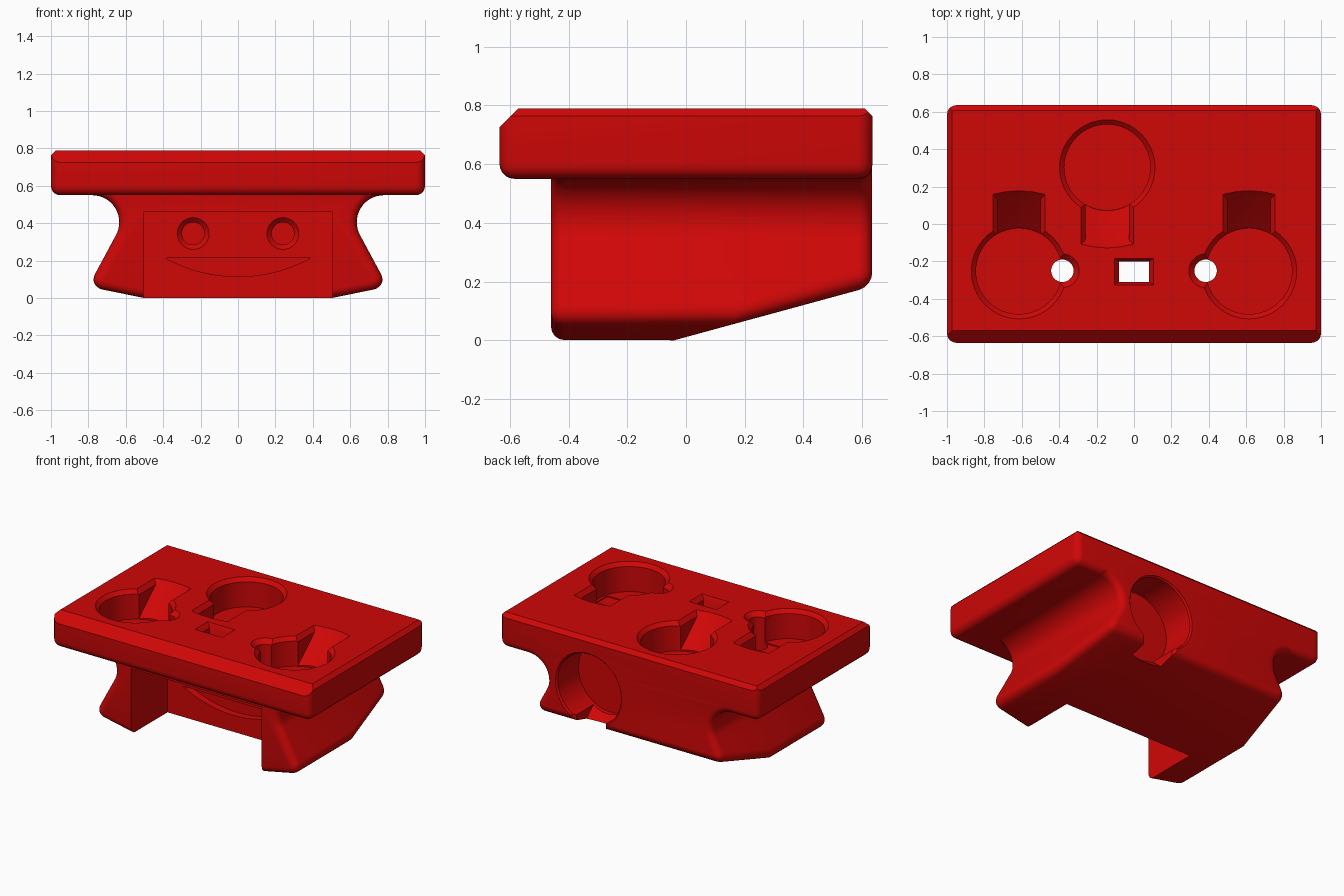
import bpy, bmesh, math
from mathutils import Vector, Matrix

if "Cube" in bpy.data.objects:
    bpy.data.objects.remove(bpy.data.objects["Cube"])

red = bpy.data.materials.new("red_plastic")
red.diffuse_color = (0.63, 0.002, 0.002, 1)
red.use_nodes = True
red.node_tree.nodes["Principled BSDF"].inputs["Base Color"].default_value = red.diffuse_color


def orient(bm):
    bmesh.ops.recalc_face_normals(bm, faces=bm.faces[:])
    if bm.calc_volume(signed=True) < 0:
        bmesh.ops.reverse_faces(bm, faces=bm.faces[:])
    bm.normal_update()


def finish(name, bm):
    orient(bm)
    me = bpy.data.meshes.new(name)
    bm.to_mesh(me)
    bm.free()
    me.materials.append(red)
    ob = bpy.data.objects.new(name, me)
    bpy.context.scene.collection.objects.link(ob)
    return ob


def slice_off(bm, co, no):
    """Remove everything on the normal side of a plane and close the gap."""
    bmesh.ops.bisect_plane(bm, geom=bm.verts[:] + bm.edges[:] + bm.faces[:], dist=1e-5,
                           plane_co=co, plane_no=no, clear_outer=True)
    bmesh.ops.remove_doubles(bm, verts=bm.verts[:], dist=1e-5)
    bmesh.ops.holes_fill(bm, edges=[e for e in bm.edges if e.is_boundary], sides=0)
    orient(bm)


def skin(rings, mat=Matrix.Identity(4)):
    """Closed solid skinned through rings with equal point counts."""
    bm = bmesh.new()
    rows = [[bm.verts.new(mat @ Vector(p)) for p in ring] for ring in rings]
    n = len(rows[0])
    for a, b in zip(rows, rows[1:]):
        for i in range(n):
            j = (i + 1) % n
            bm.faces.new((a[i], a[j], b[j], b[i]))
    bm.faces.new(rows[0][::-1])
    bm.faces.new(rows[-1])
    orient(bm)
    return bm


def stack(name, rings, mat=Matrix.Identity(4)):
    return finish(name, skin(rings, mat))


def circle(r, z, n=64):
    return [(r * math.cos(2 * math.pi * i / n), r * math.sin(2 * math.pi * i / n), z) for i in range(n)]


def rect(w, d, z):
    return [(-w, -d, z), (w, -d, z), (w, d, z), (-w, d, z)]


def arc(cx, cz, r, a0, a1, n):
    return [(cx + r * math.cos(math.radians(a0 + (a1 - a0) * i / n)),
             cz + r * math.sin(math.radians(a0 + (a1 - a0) * i / n))) for i in range(n + 1)]


def round_edges(bm, pick, offset, segments):
    """Round the picked edges, keeping the first sound result."""
    full = bm.calc_volume()
    for clamp in (False, True):
        trial = bm.copy()
        trial.normal_update()
        bmesh.ops.bevel(trial, geom=[e for e in trial.edges if pick(e)], offset=offset,
                        segments=segments, profile=0.5, affect="EDGES", clamp_overlap=clamp)
        if 0.9 * full < trial.calc_volume(signed=True) <= full:
            orient(trial)
            return trial
    return bm


def volume(me):
    bm = bmesh.new()
    bm.from_mesh(me)
    v = bm.calc_volume(signed=True)
    bm.free()
    return v


def boolean(ob, tool, op="DIFFERENCE"):
    """Apply a boolean, moving to the next solver if the result is unsound."""
    old = volume(ob.data)
    low, high = (0.5 * old, 1.0001 * old) if op == "DIFFERENCE" else (old, old + volume(tool.data))
    m = ob.modifiers.new("boolean", "BOOLEAN")
    m.operation, m.object = op, tool
    for solver in ("EXACT", "MANIFOLD", "FLOAT"):
        m.solver = solver
        bpy.context.view_layer.update()
        dg = bpy.context.evaluated_depsgraph_get()
        me = bpy.data.meshes.new_from_object(ob.evaluated_get(dg))
        if len(me.polygons) > 5 and low < volume(me) < high:
            ob.data = me
            break
    ob.modifiers.remove(m)
    bpy.data.objects.remove(tool)


# Top plate: rounded sides and underside, chamfered top rim (wider in front)
bm = skin([rect(1, 0.635, 0.55), rect(1, 0.635, 0.79)])
bm = round_edges(bm, lambda e: min(v.co.z for v in e.verts) < 0.6, 0.05, 5)
for co, no in (((0, -0.635, 0.725), (0, -1, 1)), ((0, 0.635, 0.763), (0, 1, 1)),
               ((1, 0, 0.763), (1, 0, 1)), ((-1, 0, 0.763), (-1, 0, 1))):
    slice_off(bm, co, Vector(no).normalized())
plate = finish("top_plate", bm)

# Waisted body: profile swept front to back, sloped underside
half = [(0.78, 0.7)] + arc(0.78, 0.405, 0.145, 90, 205, 14) + [(0.801, 0.061), (0.5, 0.0)]
profile = half + [(-x, z) for x, z in reversed(half)]
bm = skin([[(x, y, z) for x, z in profile] for y in (-0.46, 0.634)])
slice_off(bm, (0, -0.04, 0), Vector((0, 0.263, -0.965)).normalized())


def is_flare_edge(e):
    ns = [f.normal for f in e.link_faces]
    return (min(abs(v.co.x) for v in e.verts) > 0.7 and max(v.co.z for v in e.verts) < 0.3
            and any(abs(n.x) > 0.85 for n in ns) and any(n.z < -0.9 for n in ns))


def is_end_edge(e):
    return (min(v.co.z for v in e.verts) < 0.69
            and sum(abs(f.normal.y) > 0.99 for f in e.link_faces) == 1)


# Rounded lower flanks, then rounded front and back ends
bm = round_edges(bm, is_flare_edge, 0.08, 8)
bm = round_edges(bm, is_end_edge, 0.045, 4)
holder = finish("holder", bm)
boolean(holder, plate, "UNION")

# Open bay at the front, under the plate
boolean(holder, stack("front_bay", [rect(0.505, 0.5, -0.2), rect(0.505, 0.5, 0.46)],
                      Matrix.Translation((0, -0.555, 0))))


def pocket(mat, depth, r, rim):
    """Round pocket with chamfered rim and a ramped thumb notch toward local +y."""
    boolean(holder, stack("round_pocket", [circle(r, -depth), circle(r, r - rim),
                                           circle(rim, 0), circle(rim, 0.05)], mat))

    def ring(w, end, z):
        return [(-w, 0, z), (w, 0, z), (w, end - 0.02, z), (w / 2, end - 0.005, z),
                (0, end, z), (-w / 2, end - 0.005, z), (-w, end - 0.02, z)]
    boolean(holder, stack("thumb_notch", [ring(0.115, 0.22, -depth + 0.004), ring(0.115, 0.405, -0.03),
                                          ring(0.14, 0.43, 0), ring(0.14, 0.43, 0.05)], mat))


# Top pockets
for x, y, turn in ((-0.615, -0.252, 0), (0.615, -0.252, 0), (-0.143, 0.302, math.pi)):
    pocket(Matrix.Translation((x, y, 0.79)) @ Matrix.Rotation(turn, 4, "Z"), 0.2, 0.23, 0.255)

# Back pocket, opening to the rear with its notch running down
pocket(Matrix(((-1, 0, 0, 0.31), (0, 0, 1, 0.634), (0, -1, 0, 0.43), (0, 0, 0, 1))), 0.24, 0.245, 0.255)

# Push-through holes and shallow floor grooves beside the side pockets
for s in (-1, 1):
    boolean(holder, stack("floor_groove", [rect(0.21, 0.06, 0.583), rect(0.21, 0.06, 0.65)],
                          Matrix.Translation((s * 0.615, -0.25, 0))))
    boolean(holder, stack("push_hole", [circle(0.06, 0.4, 32), circle(0.06, 0.76, 32),
                                        circle(0.09, 0.79, 32), circle(0.09, 0.85, 32)],
                          Matrix.Translation((s * 0.383, -0.25, 0))))

# Small rectangular slot through the plate
boolean(holder, stack("slot", [rect(0.08, 0.055, 0.4), rect(0.08, 0.055, 0.76),
                               rect(0.105, 0.07, 0.79), rect(0.105, 0.07, 0.85)],
                      Matrix.Translation((0, -0.255, 0))))

# Face on the bay wall: two round eyes and a curved smile
wall = Matrix(((1, 0, 0, 0), (0, 0, -1, -0.055), (0, 1, 0, 0), (0, 0, 0, 1)))
for s in (-1, 1):
    boolean(holder, stack("eye", [circle(0.06, -0.1, 40), circle(0.06, -0.025, 40),
                                  circle(0.085, 0, 40), circle(0.085, 0.05, 40)],
                          wall @ Matrix.Translation((s * 0.24, 0.345, 0))))
half_angle = math.degrees(math.asin(0.39 / 0.81))
smile = arc(0, 0.925, 0.81, -90 - half_angle, -90 + half_angle, 24)
boolean(holder, stack("smile", [[(x, z, d) for x, z in smile] for d in (-0.05, 0.05)], wall))

# Smooth curves, crisp edges
holder.data.materials.clear()
holder.data.materials.append(red)
for o in bpy.context.scene.objects:
    o.select_set(o == holder)
bpy.context.view_layer.objects.active = holder
bpy.ops.object.shade_smooth_by_angle(angle=math.radians(28))
